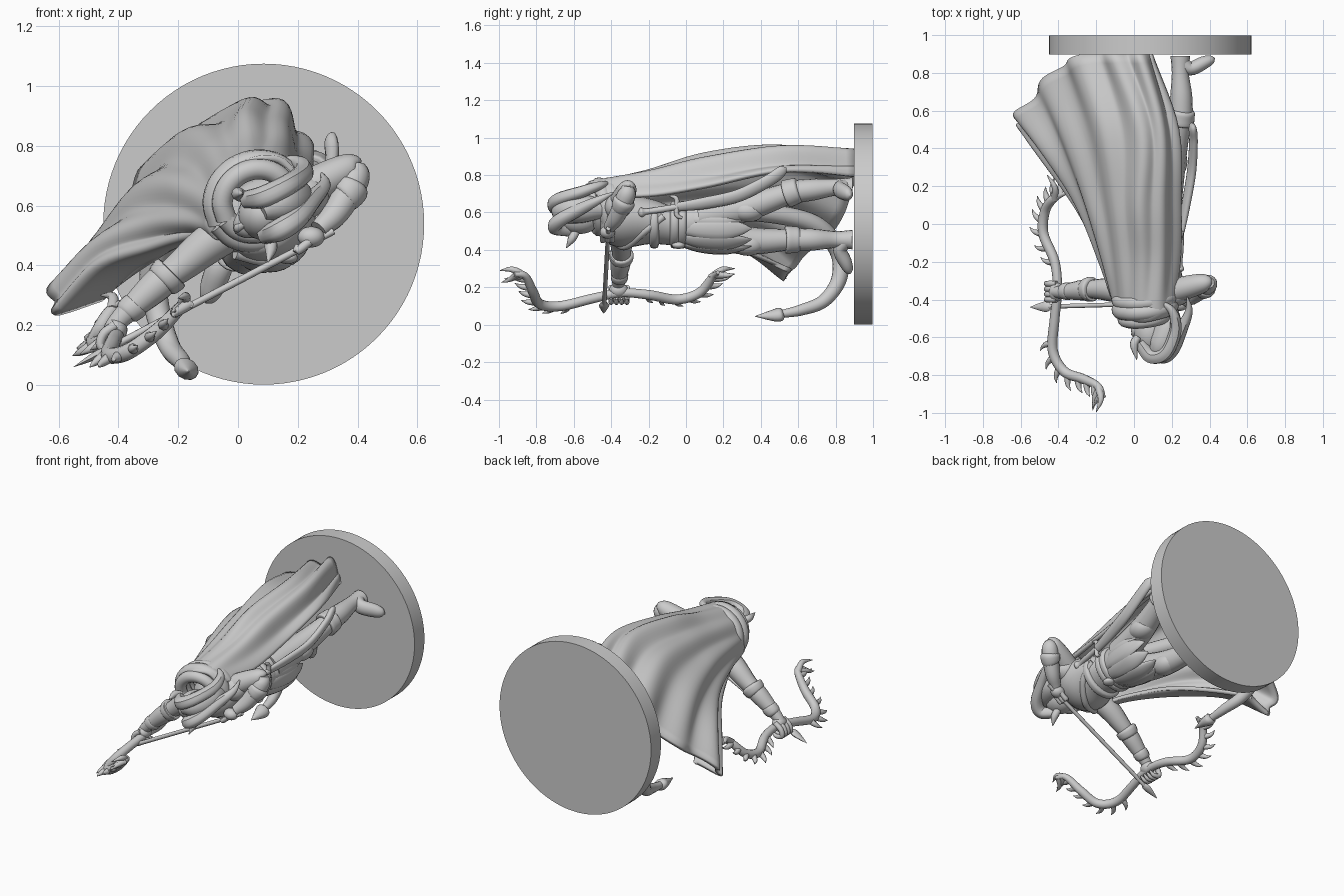
import bpy, bmesh, math
from mathutils import Vector

SIDE = Vector((-0.86, 0, -0.51))    # toward the bow
FRONT = Vector((0.51, 0, -0.86))    # chest direction


def catmull(pts, n):
    """Smooth interpolation of n-dimensional points."""
    P = [Vector(p) for p in pts]
    P = [P[0] * 2 - P[1]] + P + [P[-1] * 2 - P[-2]]
    out = []
    for i in range(1, len(P) - 2):
        a, b, c, d = P[i - 1:i + 3]
        for k in range(n):
            t = k / n
            out.append(0.5 * (2 * b + (c - a) * t + (2 * a - 5 * b + 4 * c - d) * t * t
                              + (3 * b - a - 3 * c + d) * t ** 3))
    return out + [P[-2]]


def finish(name, bm, angle=45):
    bmesh.ops.recalc_face_normals(bm, faces=bm.faces[:])
    me = bpy.data.meshes.new(name)
    bm.to_mesh(me)
    bm.free()
    ob = bpy.data.objects.new(name, me)
    bpy.context.collection.objects.link(ob)
    bpy.ops.object.select_all(action='DESELECT')
    ob.select_set(True)
    bpy.context.view_layer.objects.active = ob
    bpy.ops.object.shade_smooth_by_angle(angle=math.radians(angle))
    return ob


def tube(name, pts, n=6, sides=16, flat=None, squash=1.0, ripple=0, waves=0):
    """Loft through (x, y, z, radius) points, optionally squashed along an axis."""
    S = catmull(pts, n)
    C = [Vector(s[:3]) for s in S]
    bm = bmesh.new()
    rings, u = [], None
    for i, c in enumerate(C):
        t = (C[min(i + 1, len(C) - 1)] - C[max(i - 1, 0)]).normalized()
        if u is None:
            u = t.orthogonal()
        u = (u - t * u.dot(t)).normalized()
        v, ring = t.cross(u), []
        for k in range(sides):
            a = 2 * math.pi * k / sides
            d = (u * math.cos(a) + v * math.sin(a)) * max(S[i][3], 0.001)
            d *= 1 + ripple * math.sin(a * waves)
            if flat is not None:
                d -= flat * d.dot(flat) * (1 - squash)
            ring.append(bm.verts.new(c + d))
        rings.append(ring)
    for A, B in zip(rings, rings[1:]):
        for k in range(sides):
            bm.faces.new((A[k], A[k - 1], B[k - 1], B[k]))
    bm.faces.new(rings[0])
    bm.faces.new(rings[-1][::-1])
    return finish(name, bm)


def ball(name, loc, scale):
    bm = bmesh.new()
    bmesh.ops.create_uvsphere(bm, u_segments=24, v_segments=14, radius=1)
    for v in bm.verts:
        v.co = Vector(a * b for a, b in zip(v.co, scale)) + Vector(loc)
    return finish(name, bm)


# Round base
bpy.ops.mesh.primitive_cylinder_add(vertices=96, radius=0.537, depth=0.1,
                                    location=(0.086, 0.948, 0.538), rotation=(math.pi / 2, 0, 0))
base = bpy.context.object
base.name = "base_disc"
bpy.ops.object.shade_smooth_by_angle(angle=math.radians(40))

# Cape: columns run from neck to hem, right edge to left edge
cols = [
    [(.20, -.48, .69), (.23, -.2, .68), (.23, .1, .72), (.22, .5, .80), (.08, .92, .79)],
    [(.14, -.50, .75), (.15, -.2, .80), (.15, .1, .87), (.15, .5, .92), (.05, .91, .89)],
    [(.05, -.52, .75), (.05, -.2, .81), (.03, .1, .89), (.04, .5, .93), (-.08, .91, .87)],
    [(-.03, -.50, .70), (-.06, -.2, .75), (-.10, .1, .80), (-.15, .5, .84), (-.25, .90, .75)],
    [(-.08, -.47, .62), (-.14, -.2, .65), (-.22, .1, .67), (-.32, .45, .65), (-.43, .80, .52)],
    [(-.09, -.45, .54), (-.17, -.2, .55), (-.29, .1, .54), (-.45, .38, .49), (-.58, .62, .36)],
    [(-.07, -.43, .50), (-.15, -.2, .50), (-.28, .08, .46), (-.45, .33, .40), (-.61, .53, .25)],
    [(-.04, -.42, .50), (-.10, -.2, .50), (-.20, .08, .47), (-.32, .33, .39), (-.45, .56, .29)],
]
long_cols = [catmull(c, 7) for c in cols]
rows = [catmull(r, 12) for r in zip(*long_cols)]
bm = bmesh.new()
grid = []
for i, row in enumerate(rows):
    v, line = i / (len(rows) - 1), []
    for j, p in enumerate(row):
        u = j / (len(row) - 1)
        fold = math.sin(u * 44 + 1.5 * math.sin(v * 3)) + 0.4 * math.sin(u * 21 + v * 4)
        out = Vector((p.x - 0.05, 0, p.z - 0.5)).normalized()
        line.append(bm.verts.new(p + out * fold * 0.024 * v ** 0.8))
    grid.append(line)
for A, B in zip(grid, grid[1:]):
    for j in range(len(A) - 1):
        bm.faces.new((A[j], A[j + 1], B[j + 1], B[j]))
cape = finish("cape", bm, 80)
sol = cape.modifiers.new("thickness", 'SOLIDIFY')
sol.thickness, sol.offset = 0.025, 0

# Hood rolled around the neck
for i, (y, r, w) in enumerate([(-.49, .105, .035), (-.44, .125, .045), (-.39, .13, .04)]):
    ring = []
    for k in range(13):
        a = 2 * math.pi * k / 12
        d = SIDE * math.cos(a) * r * 1.1 + FRONT * math.sin(a) * r
        ring.append((.06 + d.x, y + .03 * math.sin(a), .615 + d.z, w))
    tube(f"hood_fold_{i}", ring, 4, 12)

# Torso, belt, straps
tube("torso", [(.08, -.46, .59, .06), (.09, -.41, .58, .14), (.10, -.33, .56, .17), (.11, -.2, .55, .14),
               (.11, -.08, .53, .12), (.10, .04, .53, .145), (.09, .15, .54, .12), (.09, .2, .55, .03)],
     6, 28, FRONT, .82)
for i, y in enumerate((-.17, -.06, -.02)):
    tube(f"belt_{i}", [(.11, y - .025, .535, .12), (.11, y - .015, .535, .14),
                       (.11, y + .015, .535, .14), (.11, y + .025, .535, .12)], 3, 28, FRONT, .85)
ball("belt_buckle", (.165, -.04, .425), (.035, .035, .02))
tube("chest_strap", [(-.01, -.38, .44, .02), (.11, -.32, .42, .02), (.21, -.22, .5, .02), (.22, -.12, .58, .02)])

# Skirt petals hanging from the belt
for i in range(8):
    a = math.radians(-25 + i * 33)
    d = SIDE * math.cos(a) * .9 + FRONT * math.sin(a) * .85
    c = Vector((.10, 0, .53))
    path = [(-.02, .12, .03), (.08, .145, .05), (.2, .155, .055), (.29, .145, .035), (.35, .13, .004)]
    tube(f"skirt_petal_{i}", [(c.x + d.x * q, y, c.z + d.z * q, w) for y, q, w in path],
         5, 14, d.normalized(), .4)

# Legs, boots, boot cuffs
legs = {"left": [(.16, .08, .58), (.20, .33, .63), (.25, .57, .71), (.245, .8, .735), (.41, .872, .695)],
        "right": [(.05, .08, .50), (.02, .33, .45), (-.01, .57, .455), (-.04, .8, .455), (-.10, .872, .29)]}
for side, (hip, knee, cuff, ankle, toe) in legs.items():
    tube(f"{side}_leg", [(*hip, .09), (*knee, .075), (*cuff, .055)])
    tube(f"{side}_boot", [(*cuff, .062), (cuff[0], .68, (cuff[2] + ankle[2]) / 2, .058), (*ankle, .045),
                          (ankle[0], .89, ankle[2], .052)])
    k, c = Vector(knee), Vector(cuff)
    d = (c - k).normalized()
    tube(f"{side}_boot_cuff", [(*(c + d * s), r) for s, r in
                               ((-.04, .06), (-.035, .075), (0, .072), (.03, .068), (.04, .055))], 3, 20)
    ball(f"{side}_knee_pad", k + FRONT * .025, (.07, .09, .06))
    a, t = Vector(ankle), Vector(toe)
    tube(f"{side}_foot", [(a.x, .86, a.z, .045), (*a.lerp(t, .3), .045), (*a.lerp(t, .75), .042),
                          (*t, .028), (*(t + (t - a) * .1), .004)], 5, 16, Vector((0, 1, 0)), .8)

# Tail with arrow-shaped tip
tube("tail", [(.04, .12, .6, .05), (-.08, .4, .6, .05), (-.2, .68, .54, .05), (-.28, .81, .40, .046),
              (-.27, .82, .25, .042), (-.23, .74, .13, .036), (-.19, .62, .08, .03), (-.175, .5, .055, .02)], 8)
tube("tail_tip", [(-.175, .53, .06, .005), (-.175, .51, .056, .04), (-.17, .47, .05, .038), (-.165, .37, .045, .002)],
     4, 12, Vector((.5, 0, .86)), .8)

# Head, face and swept horns
ball("head", (.085, -.57, .57), (.085, .115, .085))
tube("jaw", [(.07, -.54, .56, .07), (.035, -.56, .54, .055), (.01, -.53, .525, .03), (0, -.5, .52, .008)])
tube("nose", [(.03, -.62, .54, .008), (.0, -.58, .525, .016), (.01, -.57, .53, .008)], 4, 10)
tube("hair", [(.08, -.68, .58, .03), (.14, -.65, .61, .07), (.18, -.55, .62, .075), (.18, -.44, .62, .05)])
horns = [[(.03, -.63, .62, .03), (.09, -.70, .63, .038), (.17, -.68, .67, .036), (.22, -.56, .71, .032),
          (.2, -.46, .745, .022), (.12, -.40, .76, .003)],
         [(.09, -.63, .50, .03), (.14, -.70, .52, .038), (.20, -.67, .56, .036), (.25, -.56, .62, .032),
          (.29, -.46, .67, .02), (.28, -.38, .71, .003)]]
for i, h in enumerate(horns):
    tube(f"horn_{i}", h, 8, 14, ripple=.05, waves=5)
tube("ear_low", [(.10, -.58, .51, .02), (.11, -.61, .46, .022), (.1, -.64, .41, .002)], 4, 10)
tube("ear_high", [(.02, -.6, .63, .02), (.0, -.64, .64, .022), (.015, -.72, .64, .002)], 4, 10)

# Bow arm
tube("bow_upper_arm", [(.0, -.37, .53, .065), (-.1, -.35, .47, .065), (-.2, -.345, .39, .052), (-.26, -.35, .35, .042)])
tube("bow_forearm", [(-.21, -.345, .385, .045), (-.27, -.35, .335, .055), (-.38, -.36, .235, .036), (-.42, -.36, .19, .03)])
tube("bow_arm_cuff", [(-.22, -.345, .38, .05), (-.225, -.345, .375, .066), (-.25, -.347, .35, .062),
                      (-.26, -.348, .34, .05)], 3, 18)
tube("bow_wrist_band", [(-.335, -.355, .275, .04), (-.345, -.355, .265, .047), (-.37, -.357, .245, .044),
                        (-.38, -.358, .235, .034)], 3, 18)
ball("bow_hand", (-.41, -.36, .185), (.04, .05, .04))
for i in range(4):
    y = -.40 + i * .028
    tube(f"bow_finger_{i}", [(-.41, y, .2, .016), (-.45, y, .17, .016), (-.46, y, .13, .015),
                             (-.42, y, .12, .013), (-.39, y, .14, .006)], 4, 10)

# Drawing arm
ball("draw_shoulder", (.22, -.36, .63), (.085, .075, .075))
tube("draw_upper_arm", [(.19, -.36, .63, .065), (.3, -.33, .69, .06), (.38, -.31, .73, .045), (.405, -.31, .725, .015)])
tube("draw_forearm", [(.395, -.31, .74, .03), (.39, -.32, .69, .05), (.33, -.37, .58, .045), (.27, -.41, .52, .032)])
tube("draw_cuff", [(.385, -.325, .67, .045), (.38, -.33, .66, .06), (.36, -.345, .63, .056), (.35, -.35, .62, .045)], 3, 18)
ball("draw_hand", (.245, -.42, .495), (.045, .04, .035))
for i in range(3):
    y = -.445 + i * .025
    tube(f"draw_finger_{i}", [(.24, y, .48, .015), (.2, y, .45, .015), (.2, y, .47, .008)], 4, 10)

# Arrow
tail_pt, tip = Vector((.32, -.415, .515)), Vector((-.55, -.44, .06))
tube("arrow_shaft", [(*tail_pt, .012), (*tail_pt.lerp(tip, .9), .012)], 2, 10)
tube("arrow_head", [(*tail_pt.lerp(tip, s), r) for s, r in ((.87, .012), (.9, .028), (.95, .018), (1, .001))],
     3, 8, Vector((.5, 0, -.86)), .5)

# Thorny bow
bow = [(-.16, -.92, .27, .012), (-.19, -.86, .26, .02), (-.27, -.82, .18, .026), (-.37, -.78, .11, .027),
       (-.43, -.67, .1, .027), (-.42, -.5, .14, .026), (-.405, -.35, .17, .024), (-.42, -.2, .16, .026),
       (-.48, -.05, .135, .027), (-.47, .07, .17, .026), (-.42, .14, .25, .022), (-.35, .17, .28, .01)]
tube("bow", bow, 8, 14)
path = [Vector(p[:3]) for p in catmull(bow, 4)]
for i in list(range(1, 19, 2)) + list(range(28, 44, 2)):
    p, t = path[i], (path[i + 1] - path[i - 1]).normalized()
    sign = -1 if i < 24 else 1
    n = (t.cross(Vector((.51, 0, -.86)))).normalized() * 1.0
    lean = t * sign
    L = .075 if 4 < i < 40 else .09
    q = [(0, 0, .02), (.4, .1, .017), (.75, .3, .011), (1, .65, .001)]
    tube(f"bow_thorn_{i}", [(*(p + n * L * a + lean * L * b), r) for a, b, r in q], 3, 8)
for i, (p, t) in enumerate([((-.19, -.86, .26), (-.2, -.995, .29)), ((-.42, .13, .25), (-.46, .26, .3))]):
    a, b = Vector(p), Vector(t)
    tube(f"bow_end_prong_{i}", [(*a, .02), (*(a.lerp(b, .5) + Vector((.02, 0, .02))), .016), (*b, .002)], 4, 10)

# Sheathed curved sword at the hip
blade = Vector((.9, 0, -.4)).normalized()
tube("sword_scabbard", [(.25, -.04, .63, .026), (.275, .1, .65, .034), (.305, .28, .69, .036),
                        (.315, .44, .77, .034), (.31, .51, .82, .03), (.31, .535, .84, .006)], 8, 14, blade, .6)
tube("sword_grip", [(.25, -.05, .63, .016), (.245, -.14, .615, .017), (.24, -.21, .605, .016), (.24, -.24, .6, .026),
                    (.24, -.26, .6, .004)])
tube("sword_guard", [(.25, -.085, .69, .006), (.25, -.05, .67, .013), (.25, -.05, .59, .013), (.25, -.02, .57, .006)])
